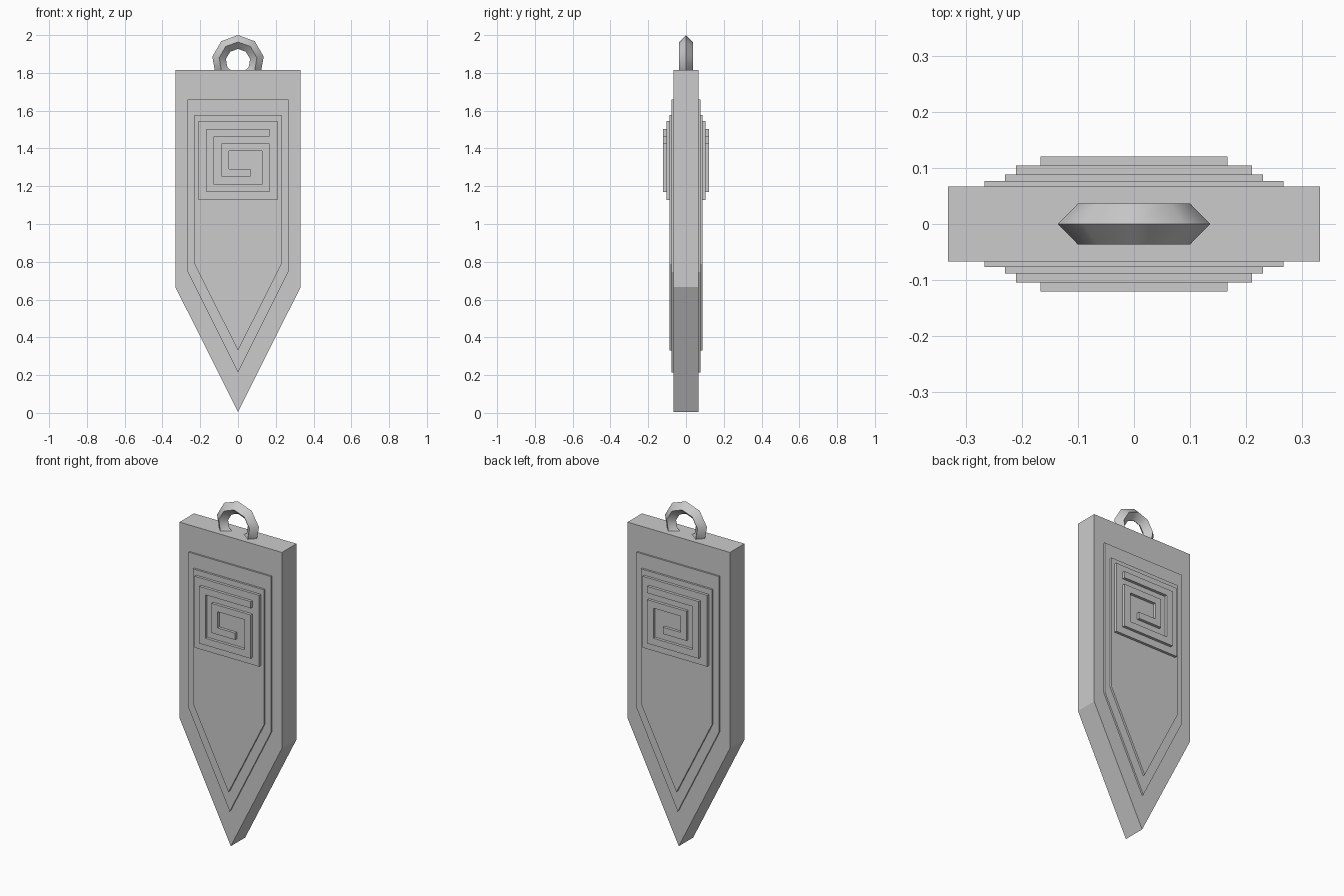
import bpy, bmesh
from math import pi, radians

cube = bpy.data.objects.get("Cube")
if cube:
    bpy.data.objects.remove(cube)

grey = bpy.data.materials.new("light_grey")
grey.use_nodes = True
colour = (0.6, 0.6, 0.6, 1)
grey.diffuse_color = colour
grey.node_tree.nodes["Principled BSDF"].inputs["Base Color"].default_value = colour


def slab(name, outline, y0, y1):
    """Extrude an x-z outline from y0 to y1."""
    bm = bmesh.new()
    face = bm.faces.new([bm.verts.new((x, y0, z)) for x, z in outline])
    grown = bmesh.ops.extrude_face_region(bm, geom=[face])["geom"]
    verts = [v for v in grown if isinstance(v, bmesh.types.BMVert)]
    bmesh.ops.translate(bm, vec=(0, y1 - y0, 0), verts=verts)
    bmesh.ops.recalc_face_normals(bm, faces=bm.faces)
    mesh = bpy.data.meshes.new(name)
    bm.to_mesh(mesh)
    bm.free()
    mesh.materials.append(grey)
    obj = bpy.data.objects.new(name, mesh)
    bpy.context.collection.objects.link(obj)
    return obj


def blade(w, top, shoulder, tip):
    return [(-w, top), (-w, shoulder), (0, tip), (w, shoulder), (w, top)]


# Pointed body
slab("body", blade(0.332, 1.815, 0.667, 0.005), -0.067, 0.067)

# Square spiral: outer edge inwards, then back along the inner edge
a, b, c, d = 0.167, 0.127, 0.087, 0.048
spiral = [(a, 1.503), (-a, 1.503), (-a, 1.169), (a, 1.169), (a, 1.425),
          (-c, 1.425), (-c, 1.252), (0.065, 1.252), (0.065, 1.291),
          (-d, 1.291), (-d, 1.386), (b, 1.386), (b, 1.210), (-b, 1.210),
          (-b, 1.464), (a, 1.464)]
panel = [(-0.21, 1.545), (-0.21, 1.127), (0.21, 1.127), (0.21, 1.545)]

# Stepped relief on both faces
for side, s in (("front", -1), ("back", 1)):
    slab(side + "_lower_plate", blade(0.267, 1.66, 0.747, 0.213), s * 0.06, s * 0.077)
    slab(side + "_upper_plate", blade(0.23, 1.577, 0.787, 0.33), s * 0.07, s * 0.0885)
    slab(side + "_square_panel", panel, s * 0.08, s * 0.104)
    slab(side + "_spiral", spiral, s * 0.095, s * 0.1205)

# Hanging ring with a diamond section
bpy.ops.mesh.primitive_torus_add(major_segments=9, minor_segments=4,
                                 major_radius=0.1015, minor_radius=0.0365,
                                 location=(0, 0, 1.862), rotation=(pi / 2, -pi / 2, 0))
ring = bpy.context.object
ring.name = "hanging_ring"
ring.data.materials.append(grey)
bpy.ops.object.shade_smooth_by_angle(angle=radians(60))
